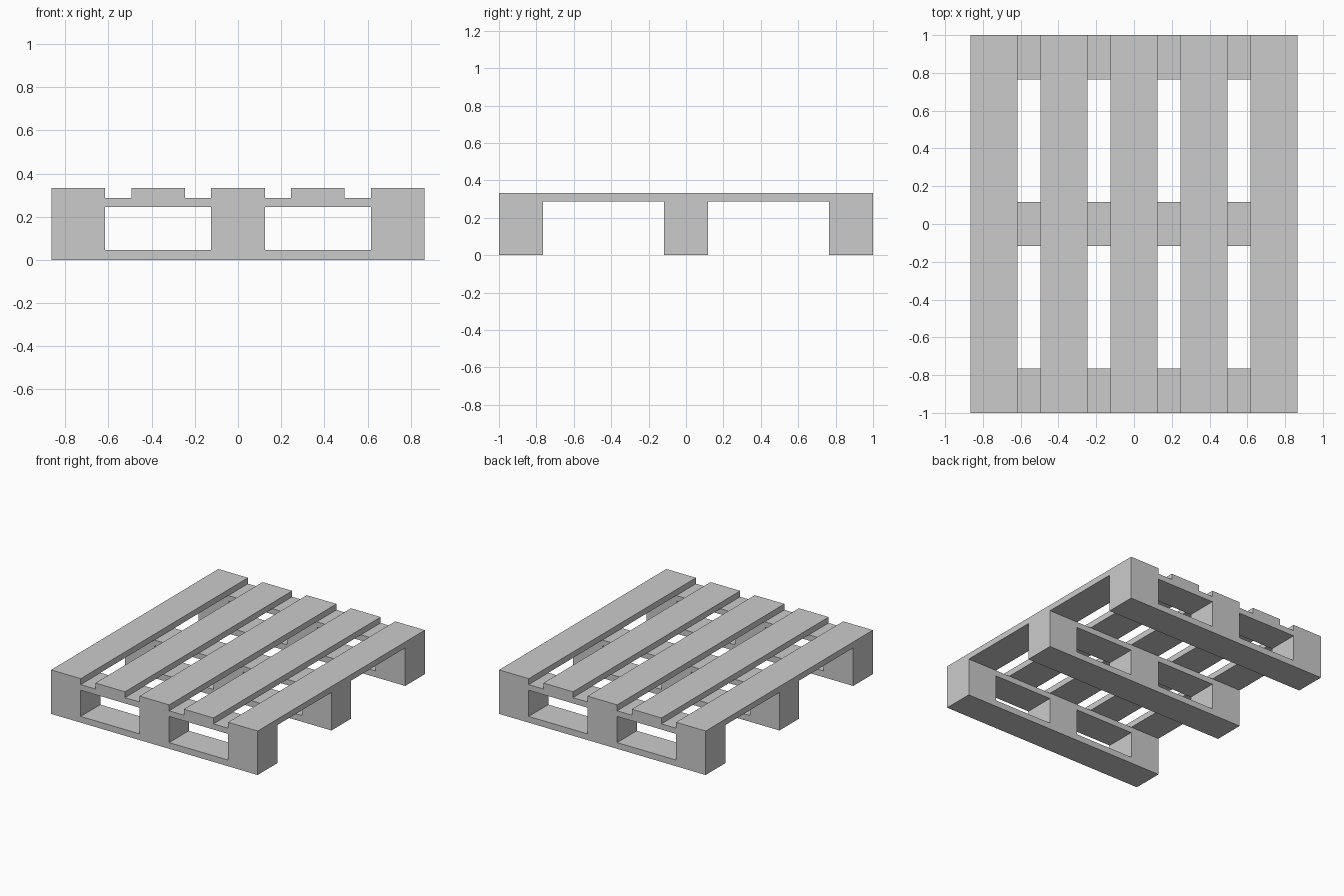
import bpy
import bmesh

if "Cube" in bpy.data.objects:
    bpy.data.objects.remove(bpy.data.objects["Cube"])

# Overall half sizes and height levels
HX, HY = 0.865, 1.0
Z_BASE, Z_BLOCK, Z_BEAM, Z_TOP = 0.047, 0.245, 0.288, 0.333
BOARD_W = 0.248     # deck board and block width
RUNNER_D = 0.235    # runner depth along y


def box(name, x, y, z0, z1, sx, sy):
    """Box centred on x, y and spanning z0..z1."""
    mesh = bpy.data.meshes.new(name)
    bm = bmesh.new()
    bmesh.ops.create_cube(bm, size=1)
    bmesh.ops.scale(bm, vec=(sx, sy, z1 - z0), verts=bm.verts)
    bm.to_mesh(mesh)
    bm.free()
    obj = bpy.data.objects.new(name, mesh)
    obj.location = (x, y, (z0 + z1) / 2)
    bpy.context.collection.objects.link(obj)
    return obj


edge_x = HX - BOARD_W / 2
edge_y = HY - RUNNER_D / 2

# Three runners: bottom plank, three blocks, upper beam
for row, y in (("front", -edge_y), ("middle", 0), ("back", edge_y)):
    box(f"{row}_bottom_plank", 0, y, 0, Z_BASE, 2 * HX, RUNNER_D)
    box(f"{row}_upper_beam", 0, y, Z_BLOCK, Z_BEAM, 2 * HX, RUNNER_D)
    for side, x in (("left", -edge_x), ("centre", 0), ("right", edge_x)):
        box(f"{row}_{side}_block", x, y, Z_BASE, Z_BLOCK, BOARD_W, RUNNER_D)

# Five evenly spaced deck boards
for i in range(5):
    box(f"deck_board_{i + 1}", edge_x * (i - 2) / 2, 0, Z_BEAM, Z_TOP, BOARD_W, 2 * HY)
